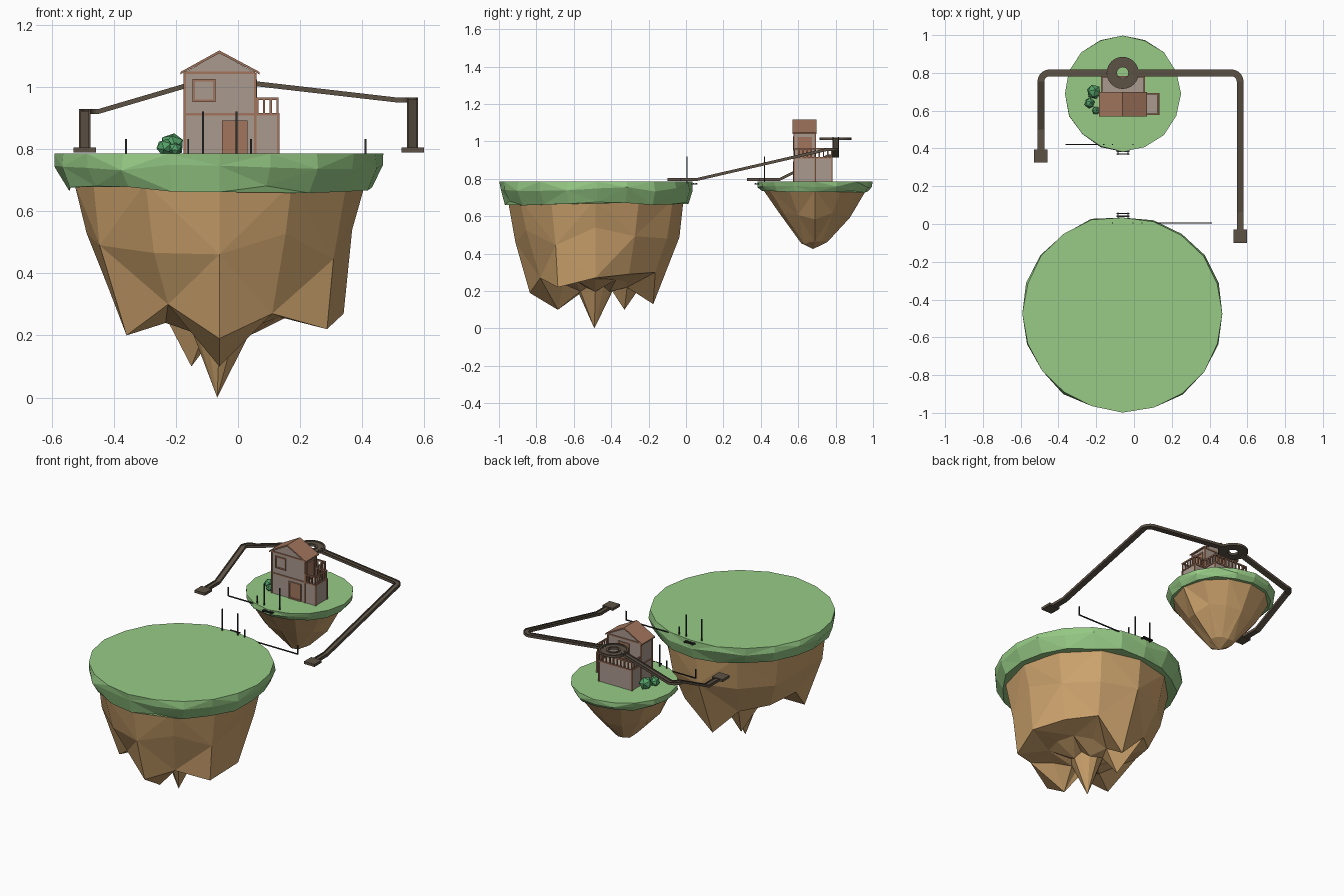
import bpy, bmesh, math, random
from mathutils import Vector

if "Cube" in bpy.data.objects:
    bpy.data.objects.remove(bpy.data.objects["Cube"])
random.seed(4)

def material(name, col):
    m = bpy.data.materials.new(name)
    m.diffuse_color = (*col, 1)
    m.use_nodes = True
    m.node_tree.nodes["Principled BSDF"].inputs["Base Color"].default_value = m.diffuse_color
    return m

GRASS = material("grass", (0.31, 0.60, 0.24))
ROCK = material("rock", (0.60, 0.36, 0.15))
PLASTER = material("plaster", (0.40, 0.32, 0.27))
TRIM = material("timber", (0.36, 0.18, 0.11))
DARK = material("dark_wood", (0.11, 0.085, 0.06))
LEAF = material("leaf", (0.09, 0.36, 0.14))
IRON = material("iron", (0.03, 0.03, 0.03))

def make(name, verts, faces, mat):
    bm = bmesh.new()
    vs = [bm.verts.new(v) for v in verts]
    for f in faces:
        bm.faces.new([vs[i] for i in f])
    bmesh.ops.recalc_face_normals(bm, faces=bm.faces)
    me = bpy.data.meshes.new(name)
    bm.to_mesh(me)
    bm.free()
    me.materials.append(mat)
    ob = bpy.data.objects.new(name, me)
    bpy.context.collection.objects.link(ob)
    return ob

def box(name, x0, x1, y0, y1, z0, z1, mat):
    v = [(x, y, z) for x in (x0, x1) for y in (y0, y1) for z in (z0, z1)]
    return make(name, v, [(0, 1, 3, 2), (4, 5, 7, 6), (0, 1, 5, 4),
                          (2, 3, 7, 6), (0, 2, 6, 4), (1, 3, 7, 5)], mat)

def skin(name, rings, mat, tip=None, close=False):
    """Join equal-sized vertex rings; optional tip point or closed loop of rings."""
    n, k = len(rings[0]), len(rings)
    verts = [v for r in rings for v in r]
    faces = []
    for i in range(k if close else k - 1):
        a, b = i * n, ((i + 1) % k) * n
        for j in range(n):
            q = (a + j, a + (j + 1) % n, b + (j + 1) % n, b + j)
            if mat in (ROCK, GRASS):
                s = (i + j) % 2
                faces += [(q[s], q[s + 1], q[s + 2]), (q[s], q[s + 2], q[(s + 3) % 4])]
            else:
                faces.append(q)
    if not close:
        faces.append(tuple(range(n)))
        e = (k - 1) * n
        if tip:
            verts.append(tip)
            faces += [(e + j, e + (j + 1) % n, len(verts) - 1) for j in range(n)]
        else:
            faces.append(tuple(range(e, e + n)))
    return make(name, verts, faces, mat)

def ring(cx, cy, rz, jr=0.0, jz=0.0, sx=1.0, ymax=9.0):
    out = []
    for i, (r, z) in enumerate(rz):
        a = 2 * math.pi * i / len(rz)
        r *= 1 + random.uniform(-jr, jr)
        out.append((cx + sx * r * math.cos(a), min(cy + r * math.sin(a), ymax),
                    z + (random.uniform(-jz, jz) if jz else 0)))
    return out

# large island: grass cap, and rock with jagged teeth underneath
BX, BY, TOP = -0.06, -0.475, 0.785
skin("large_grass", [ring(BX, BY, [(0.518, TOP)] * 20, 0.012, 0, 1.025, 0.034),
                     ring(BX, BY, [(0.52, 0.745)] * 20, 0.018, 0.015, 1.02, 0.034),
                     ring(BX, BY, [(0.495, 0.670)] * 20, 0.025, 0.012, 1.0, 0.02)], GRASS)
BY = -0.485
teeth = [(.40, .27), (.36, .29), (.37, .30), (.31, .13), (.34, .30), (.35, .33),
         (.36, .36), (.345, .20), (.33, .30), (.35, .19), (.34, .27), (.40, .22)]
core = [(.22, .26), (.22, .26), (.19, .25), (.17, .22), (.18, .10), (.20, .26),
        (.22, .28), (.20, .24), (.20, .24), (.20, .10), (.20, .24), (.22, .26)]
skin("large_rock", [ring(BX, BY, [(0.473, 0.69)] * 12, 0.015),
                    ring(BX, BY, [(0.435, 0.49)] * 12, 0.035, 0.05),
                    ring(BX, BY, teeth), ring(BX, BY, core),
                    ring(BX, BY, [(0.085, 0.21)] * 12, 0.1, 0.015)], ROCK, tip=(-0.067, -0.49, 0))

# small island
SX, SY = -0.06, 0.69
skin("small_grass", [ring(SX, SY, [(0.306, TOP)] * 16, 0.015),
                     ring(SX, SY, [(0.303, 0.758)] * 16, 0.02, 0.005),
                     ring(SX, SY, [(0.285, 0.732)] * 16, 0.015, 0.005)], GRASS)
skin("small_rock", [ring(SX, SY, [(0.278, 0.74)] * 12, 0.02),
                    ring(SX, SY, [(0.19, 0.60)] * 12, 0.06, 0.02),
                    ring(SX, SY, [(0.068, 0.46)] * 12, 0.15, 0.01)], ROCK, tip=(-0.06, 0.68, 0.425))

# house bodies
X0, X1, XA, Y0, Y1, YB, ZF, ZE = -0.172, 0.055, 0.13, 0.58, 0.69, 0.78, 0.912, 1.045
box("ground_floor", X0, X1, Y0, YB, 0.78, ZF, PLASTER)
box("side_annex", X1, XA, Y0, Y1, 0.78, ZF, PLASTER)
prof = [(X0, ZF), (X1, ZF), (X1, ZE), (SX, 1.11), (X0, ZE)]
skin("upper_floor", [[(x, y, z) for x, z in prof] for y in (Y0, Y1)], PLASTER)
# roof: bent slab
roof = [(-0.185, 1.04), (-0.06, 1.108), (0.069, 1.04), (0.069, 1.048), (-0.06, 1.117), (-0.185, 1.048)]
skin("roof", [[(x, y, z) for x, z in roof] for y in (0.57, 0.698)], TRIM)

# timber posts and beams
T = 0.004
def post(name, x, y, z0, z1, t=T, mat=TRIM):
    box(name, x - t, x + t, y - t, y + t, z0, z1, mat)
for x, y, z in [(X0, Y0, ZE), (X1, Y0, ZE), (X0, Y1, ZE), (X1, Y1, ZE),
                (X0, YB, ZF), (X1, YB, ZF), (XA, Y0, ZF), (XA, Y1, ZF)]:
    post("corner_post", x, y, 0.78, z)
for y in (Y0, YB):
    box("floor_beam", X0, X1, y - T, y + T, ZF - T, ZF + T, TRIM)
for y in (Y0, Y1):
    box("annex_beam", X1, XA, y - T, y + T, ZF - T, ZF + T, TRIM)
    box("eave_beam", X0, X1, y - T, y + T, ZE - T, ZE + T, TRIM)
box("annex_side_beam", XA - T, XA + T, Y0, Y1, ZF - T, ZF + T, TRIM)
for x in (X0, X1):
    box("side_beam", x - T, x + T, Y0, YB, ZF - T, ZF + T, TRIM)

def opening(name, axis, at, out, a0, a1, z0, z1, fill):
    """Framed door or window on a wall facing along axis, projecting by out."""
    def b(n, p0, p1, q0, q1, d, m):
        lo, hi = sorted((at, at + d))
        box(n, *((lo, hi, p0, p1) if axis == "x" else (p0, p1, lo, hi)), q0, q1, m)
    b(name + "_panel", a0, a1, z0, z1, out * 0.4, fill)
    for p in (a0, a1):
        b(name + "_jamb", p - T, p + T, z0, z1, out, TRIM)
    for q in (z0, z1):
        b(name + "_rail", a0 - T, a1 + T, q - T, q + T, out, TRIM)
opening("front_door", "y", Y0, -0.007, -0.048, 0.027, 0.79, 0.888, TRIM)
opening("front_window", "y", Y0, -0.007, -0.143, -0.077, 0.955, 1.021, PLASTER)
opening("annex_door", "x", X1, 0.006, 0.60, 0.67, 0.918, 1.02, TRIM)
opening("terrace_door", "y", Y1, 0.006, -0.09, -0.02, 0.918, 1.02, TRIM)

# balcony railings
def railing(p, q, n):
    p, q = Vector(p), Vector(q)
    for i in range(n + 1):
        c = p.lerp(q, i / n)
        post("baluster", c.x, c.y, ZF, 0.962, 0.0035)
    box("handrail", min(p.x, q.x) - T, max(p.x, q.x) + T, min(p.y, q.y) - T, max(p.y, q.y) + T,
        0.958, 0.966, TRIM)
railing((0.062, Y0), (0.127, Y0), 3)
railing((0.127, Y0), (0.127, Y1), 5)
railing((0.062, Y1), (0.127, Y1), 3)
railing((X0, YB), (X1, YB), 9)
railing((X0, Y1), (X0, YB), 4)
railing((X1, Y1), (X1, YB), 4)

# water channels running from a ring basin down to the landing pads
U = [(-.018, -.008), (.018, -.008), (.018, .008), (.012, .008), (.012, .002),
     (-.012, .002), (-.012, .008), (-.018, .008)]
def channel(name, side, x_in, x_out, z_corner, y_foot, y_end):
    xb, R = x_out - side * 0.045, 0.045
    path = [Vector((x_in, 0.80, 1.016)), Vector((xb, 0.80, z_corner))]
    for i in range(1, 6):
        a = i * math.pi / 10
        path.append(Vector((xb + side * R * math.sin(a), 0.80 - R + R * math.cos(a), z_corner)))
    path += [Vector((x_out, y_foot, 0.797)), Vector((x_out, y_end, 0.797))]
    rings = []
    for i, p in enumerate(path):
        t = path[min(i + 1, len(path) - 1)] - path[max(i - 1, 0)]
        if i < 2: t = Vector((side, 0, 0))
        if i > 5: t = Vector((0, -1, 0))
        s = Vector((t.y, -t.x, 0)).normalized()
        rings.append([p + s * u + Vector((0, 0, w)) for u, w in U])
    skin(name, rings, DARK)
    box(name + "_pad", x_out - 0.036, x_out + 0.036, y_end - 0.07, y_end, 0.788, 0.804, DARK)
channel("left_channel", -1, -0.125, -0.493, 0.921, 0.50, 0.395)
channel("right_channel", 1, 0.005, 0.562, 0.957, 0.06, -0.03)
section = [(.03, -.008), (.085, -.008), (.085, .006), (.075, .006), (.075, .001),
           (.04, .001), (.04, .006), (.03, .006)]
skin("ring_basin", [[(SX + r * math.cos(a), 0.80 + r * math.sin(a), 1.016 + z) for r, z in section]
                    for a in (2 * math.pi * i / 24 for i in range(24))], DARK, close=True)

# bridge posts, mooring arms and small ladder stubs, facing each other across the gap
def landing(y, s, short_x, end_x):
    for x in (-0.113, -0.005):
        post("tall_post", x, y, 0.76, 0.92, 0.003, IRON)
    for x in (short_x, end_x):
        post("short_post", x, y, 0.775, 0.832, 0.003, IRON)
    a, b = sorted((short_x, end_x))
    box("mooring_arm", a, b, y - 0.003, y + 0.003, 0.774, 0.780, IRON)
    for d in (0.035, 0.049):
        box("ladder_rung", -0.093, -0.023, y + s * d - 0.003, y + s * d + 0.003, 0.772, 0.778, IRON)
    for x in (-0.085, -0.031):
        lo, hi = sorted((y, y + s * 0.055))
        box("ladder_rail", x - 0.003, x + 0.003, lo, hi, 0.770, 0.776, IRON)
landing(0.006, 1, 0.042, 0.41)
landing(0.42, -1, -0.16, -0.36)

# bushes
for x, y, r in [(-0.212, 0.70, 0.040), (-0.235, 0.64, 0.029), (-0.202, 0.60, 0.022)]:
    bpy.ops.mesh.primitive_ico_sphere_add(subdivisions=1, radius=r, location=(x, y, TOP + r * 0.7))
    ob = bpy.context.object
    ob.name = "bush"
    ob.rotation_euler = (0.3, 0.2, x * 20)
    ob.data.materials.append(LEAF)
